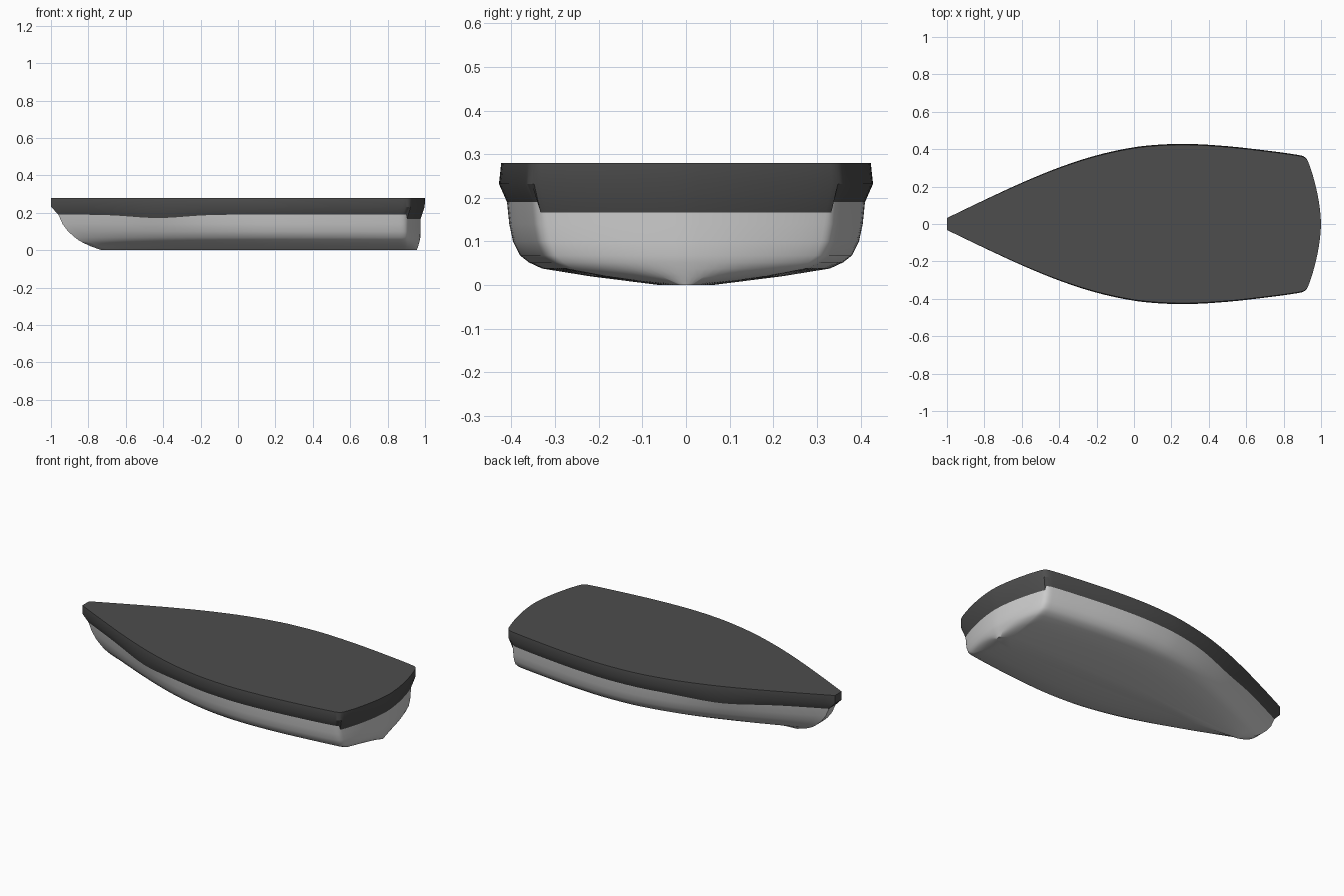
import bpy, bmesh, math
from mathutils import Vector

if "Cube" in bpy.data.objects:
    bpy.data.objects.remove(bpy.data.objects["Cube"])

# Half outline of the deck, bow to stern centre
HALF = [(-1, .032), (-.8, .128), (-.6, .22), (-.4, .302), (-.2, .367), (0, .41),
        (.15, .425), (.3, .428), (.5, .416), (.7, .394), (.88, .369), (.915, .358),
        (.932, .335), (.965, .23), (.99, .11), (1, 0)]


def smooth(pts, n=4):
    p = [Vector(q) for q in pts]
    p = [2 * p[0] - p[1]] + p + [Vector((1, -.11))]
    out = []
    for i in range(1, len(p) - 2):
        a, b, c, d = p[i - 1:i + 3]
        # tangents scaled to the local span, so the corner stays tight
        h = (c - b).length
        m1 = (c - a) / ((c - b).length + (b - a).length) * h
        m2 = (d - b) / ((d - c).length + (c - b).length) * h
        for k in range(n):
            t = k / n
            out.append((2*t**3 - 3*t*t + 1) * b + (t**3 - 2*t*t + t) * m1
                       + (3*t*t - 2*t**3) * c + (t**3 - t*t) * m2)
    out.append(p[-2])
    return out


half = smooth(HALF)
OUTLINE = [(v.x, v.y) for v in half] + [(v.x, -v.y) for v in half[-2::-1]]


def seam(x):
    # height of the joint: dips amidships forward and at the transom
    if x > .925:
        return .166
    return .19 - .018 * math.exp(-((x + .45) / .2) ** 2)


def ring(z, bow, stern, s):
    mid, hl = (bow + stern) / 2, (stern - bow) / 2
    return [(mid + x * hl, y * s, seam(x) if z is None else z) for x, y in OUTLINE]


def finish(ob, angle):
    bpy.ops.object.select_all(action='DESELECT')
    ob.select_set(True)
    bpy.context.view_layer.objects.active = ob
    bpy.ops.object.shade_smooth_by_angle(angle=math.radians(angle))


def loft(name, levels, cap_low, cap_high, mat=None, angle=30):
    bm = bmesh.new()
    rows = [[bm.verts.new(c) for c in ring(*lv)] for lv in levels]
    n = len(OUTLINE)
    for lo, hi in zip(rows, rows[1:]):
        for i in range(n):
            j = (i + 1) % n
            bm.faces.new((lo[i], lo[j], hi[j], hi[i]))
    if cap_low:
        bm.faces.new(rows[0])
    if cap_high:
        bm.faces.new(rows[-1])
    bmesh.ops.recalc_face_normals(bm, faces=bm.faces)
    me = bpy.data.meshes.new(name)
    bm.to_mesh(me)
    bm.free()
    ob = bpy.data.objects.new(name, me)
    bpy.context.collection.objects.link(ob)
    if mat:
        me.materials.append(mat)
    finish(ob, angle)
    return ob


dark = bpy.data.materials.new("dark_deck")
dark.diffuse_color = (.075, .075, .075, 1)
dark.use_nodes = True
dark.node_tree.nodes["Principled BSDF"].inputs["Base Color"].default_value = dark.diffuse_color

# Lower hull: height, bow x, stern x, width factor
loft("hull", [(0, -.73, .955, .14), (.02, -.785, .963, .51), (.038, -.825, .968, .77),
              (.052, -.85, .972, .84), (.068, -.872, .975, .888), (.1, -.908, .976, .925),
              (.14, -.938, .976, .945), (None, -.96, .976, .957)], True, False, angle=40)

# Dark gunwale band with the flat deck on top
loft("gunwale_and_deck", [(None, -.96, .976, .957), (.232, -1, .998, 1),
                          (.28, -1, 1, .988)], False, True, dark)
